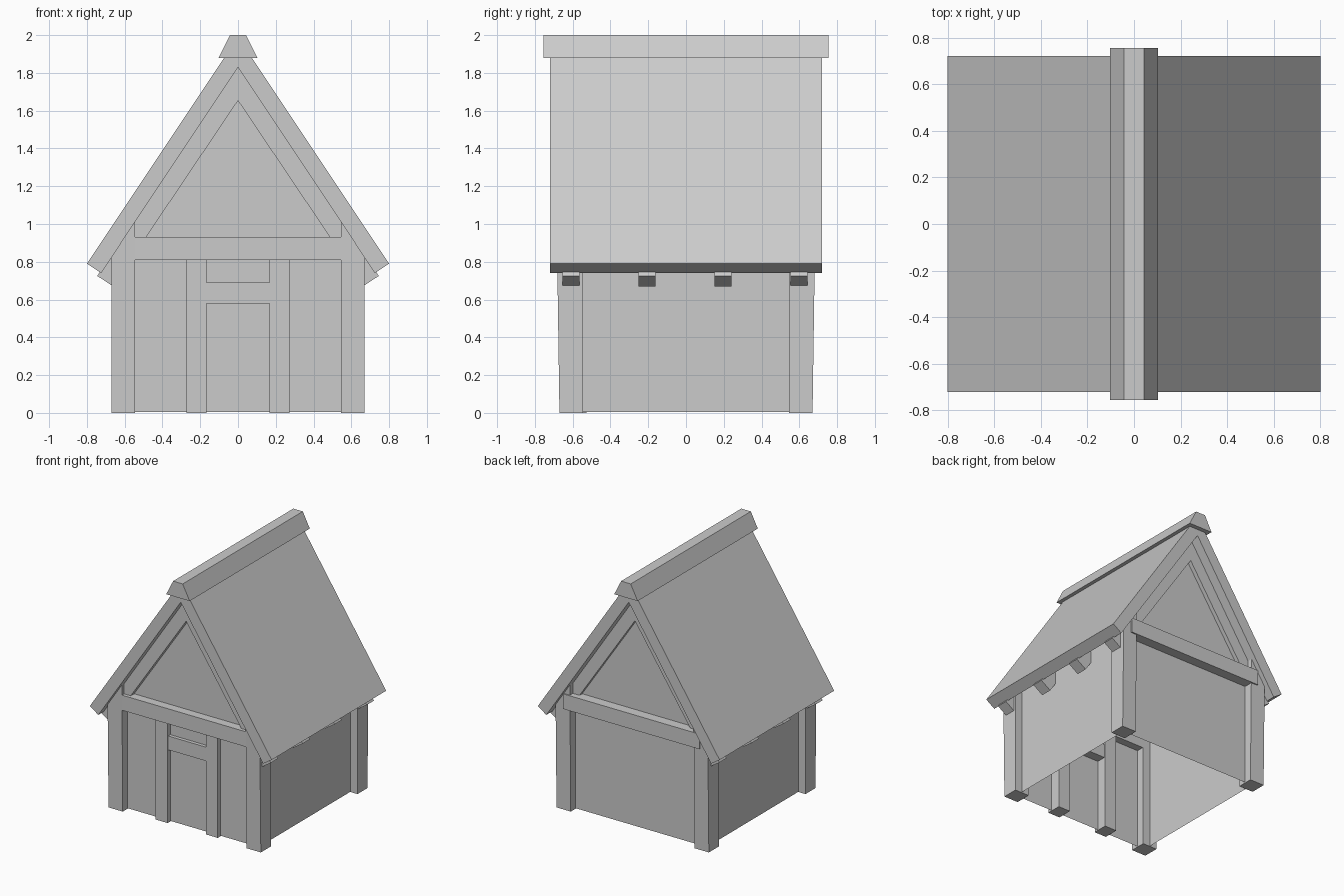
import bpy, bmesh

if "Cube" in bpy.data.objects:
    bpy.data.objects.remove(bpy.data.objects["Cube"])

def make(name, verts, faces):
    me = bpy.data.meshes.new(name)
    me.from_pydata(verts, [], faces)
    bm = bmesh.new()
    bm.from_mesh(me)
    bmesh.ops.recalc_face_normals(bm, faces=bm.faces)
    bm.to_mesh(me)
    bm.free()
    ob = bpy.data.objects.new(name, me)
    bpy.context.collection.objects.link(ob)
    return ob

def prism(name, pts, y0, y1):
    """Extrude an x-z outline from y0 to y1."""
    n = len(pts)
    verts = [(x, y, z) for y in (y0, y1) for x, z in pts]
    faces = [tuple(range(n)), tuple(range(n, 2 * n))]
    faces += [(i, (i + 1) % n, n + (i + 1) % n, n + i) for i in range(n)]
    return make(name, verts, faces)

def beam(name, x0, x1, y0, y1, z0, z1):
    return prism(name, [(x0, z0), (x1, z0), (x1, z1), (x0, z1)], y0, y1)

def chevron(name, right, y0, y1):
    """Right half outline: top apex, eave top, eave bottom, lower apex; mirrored in x."""
    a, b, c, d = right
    return prism(name, [a, b, c, d, (-c[0], c[1]), (-b[0], b[1])], y0, y1)

# Thin wall shell with gable ends, open below
w, zb, ze, zt = 0.61, 0.004, 0.91, 1.80
outline = [(-w, zb), (w, zb), (w, ze), (0, zt), (-w, ze)]
make("walls", [(x, y, z) for y in (-w, w) for x, z in outline],
     [(0, 1, 2, 3, 4), (5, 6, 7, 8, 9), (1, 6, 7, 2), (0, 5, 9, 4)])

# Corner posts, cut to the roof slope and leaning slightly outward at the top
for sx, xn in ((-1, "left"), (1, "right")):
    for sy, yn in ((-1, "front"), (1, "back")):
        pts = [(sx * 0.545, 0), (sx * 0.67, 0), (sx * 0.67, 0.83), (sx * 0.545, 1.02)]
        post = prism(f"{yn}_{xn}_post", pts, sy * 0.545, sy * 0.67)
        for v in post.data.vertices:
            if v.co.z > 0.5 and abs(v.co.y) > 0.6:
                v.co.y += sy * 0.012

# Tie beams across the gables
beam("front_tie_beam", -0.545, 0.545, -0.68, -0.55, 0.81, 0.93)
beam("back_tie_beam", -0.60, 0.60, 0.57, 0.69, 0.81, 0.93)

# Door frame
for s, n in ((-1, "left"), (1, "right")):
    beam(f"{n}_door_post", s * 0.168, s * 0.273, -0.645, -0.527, 0, 0.81)
beam("door_lintel", -0.168, 0.168, -0.638, -0.535, 0.58, 0.69)

# Rafters with tails showing under the eaves
for i in range(4):
    y = -0.608 + i * 0.402
    chevron(f"rafter_{i + 1}", [(0, 1.845), (0.745, 0.725), (0.662, 0.67), (0, 1.653)],
            y - 0.045, y + 0.045)

# Roof and ridge cap
chevron("roof", [(0, 1.99), (0.80, 0.79), (0.725, 0.74), (0, 1.83)], -0.72, 0.72)
prism("ridge_cap", [(-0.103, 1.88), (0.103, 1.88), (0.042, 2.0), (-0.042, 2.0)], -0.755, 0.755)
